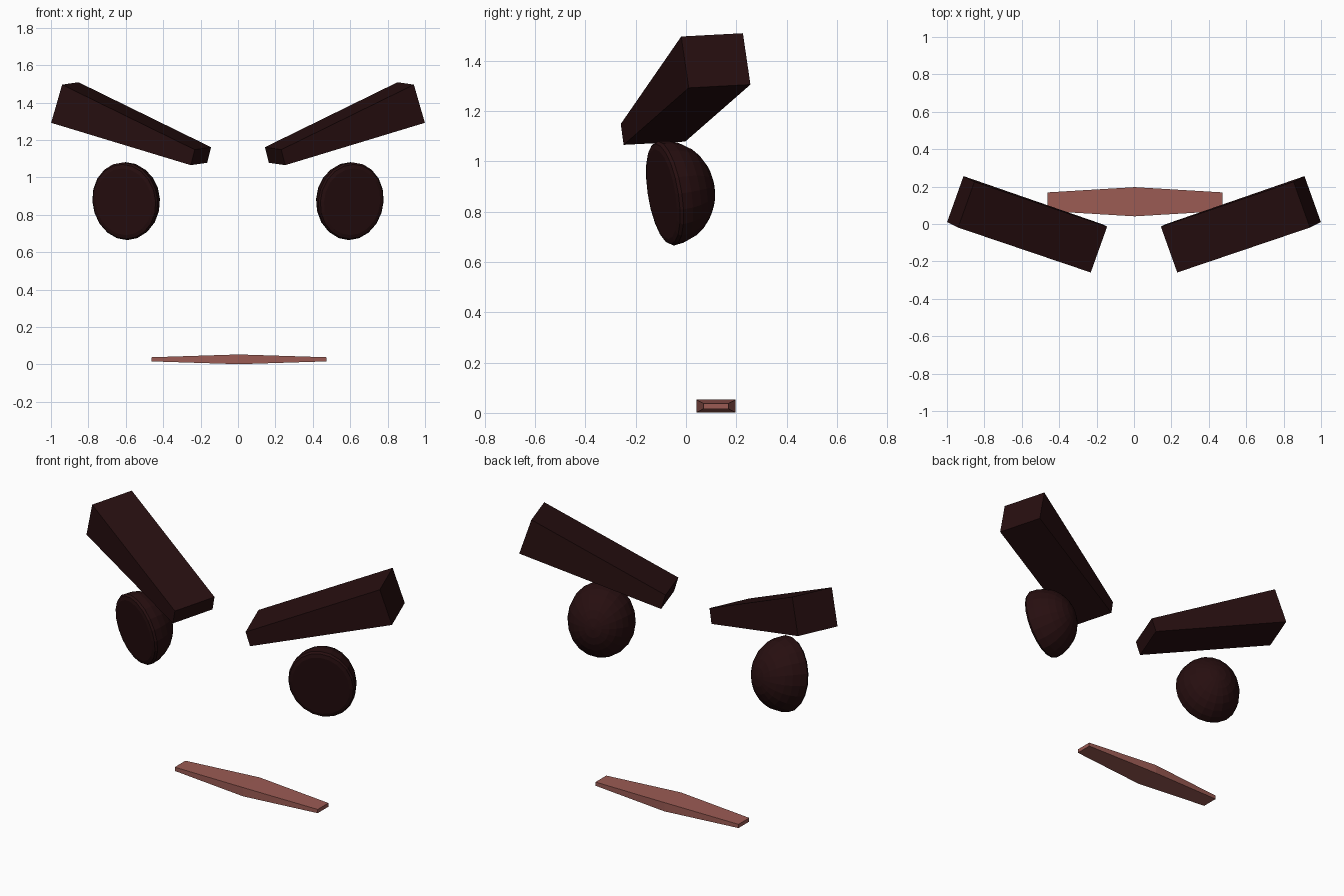
import bpy, bmesh
from math import radians, sin, cos, pi
from mathutils import Vector, Matrix

if "Cube" in bpy.data.objects:
    bpy.data.objects.remove(bpy.data.objects["Cube"], do_unlink=True)


def material(name, rgb):
    mat = bpy.data.materials.new(name)
    mat.use_nodes = True
    mat.diffuse_color = (*rgb, 1)
    mat.node_tree.nodes["Principled BSDF"].inputs["Base Color"].default_value = (*rgb, 1)
    return mat


def loft(name, rings, mat, side=1):
    """Skin a row of matching rings, cap both ends; side=-1 mirrors in x."""
    bm = bmesh.new()
    rows = [[bm.verts.new((p.x * side, p.y, p.z)) for p in ring] for ring in rings]
    for a, b in zip(rows, rows[1:]):
        for i in range(len(a)):
            j = (i + 1) % len(a)
            bm.faces.new((a[i], a[j], b[j], b[i]))
    bm.faces.new(rows[0])
    bm.faces.new(rows[-1])
    bmesh.ops.recalc_face_normals(bm, faces=bm.faces)
    mesh = bpy.data.meshes.new(name)
    bm.to_mesh(mesh)
    bm.free()
    mesh.materials.append(mat)
    obj = bpy.data.objects.new(name, mesh)
    bpy.context.collection.objects.link(obj)
    return obj


def rectangle(centre, across, up):
    c, w, u = Vector(centre), Vector(across) / 2, Vector(up) / 2
    return [c + w + u, c + w - u, c - w - u, c - w + u]


dark = material("dark brown", (0.02, 0.0045, 0.005))
pink = material("dusty pink", (0.33, 0.105, 0.088))

# Brows: slanted bars tapering toward the middle
brow_width = (0.0875, -0.245, -0.013)
brow = [rectangle((0.198, -0.131, 1.113), brow_width, (-0.021, -0.0115, 0.083)),
        rectangle((0.926, 0.1185, 1.40), brow_width, (-0.0585, -0.03, 0.204))]

# Eyes: half ellipsoids with a bevelled flat front, turned outward and down
SEGMENTS, RINGS = 20, 8
RX, RY, RZ = 0.186, 0.197, 0.21
place = (Matrix.Translation((0.604, -0.08, 0.872))
         @ Matrix.Rotation(radians(20), 4, "Z") @ Matrix.Rotation(radians(9), 4, "X"))


def eye_ring(scale, depth):
    return [place @ Vector((RX * scale * cos(t), depth, RZ * scale * sin(t)))
            for t in (2 * pi * i / SEGMENTS for i in range(SEGMENTS))]


eye = [eye_ring(0.86, -0.018), eye_ring(0.96, -0.012)]
for k in range(RINGS):
    angle = pi / 2 * k / (RINGS - 0.8)
    eye.append(eye_ring(cos(angle), RY * sin(angle)))

for label, side in (("left", 1), ("right", -1)):
    loft(label + "_brow", brow, dark, side)
    loft(label + "_eye", eye, dark, side)

# Mouth: thin bar, thickest in the middle
mouth = [rectangle((x, 0.119, 0.027), (0, depth, 0), (0, 0, height))
         for x, depth, height in ((-0.462, 0.1, 0.022), (0.004, 0.156, 0.052),
                                  (0.473, 0.1, 0.022))]
loft("mouth", mouth, pink)
